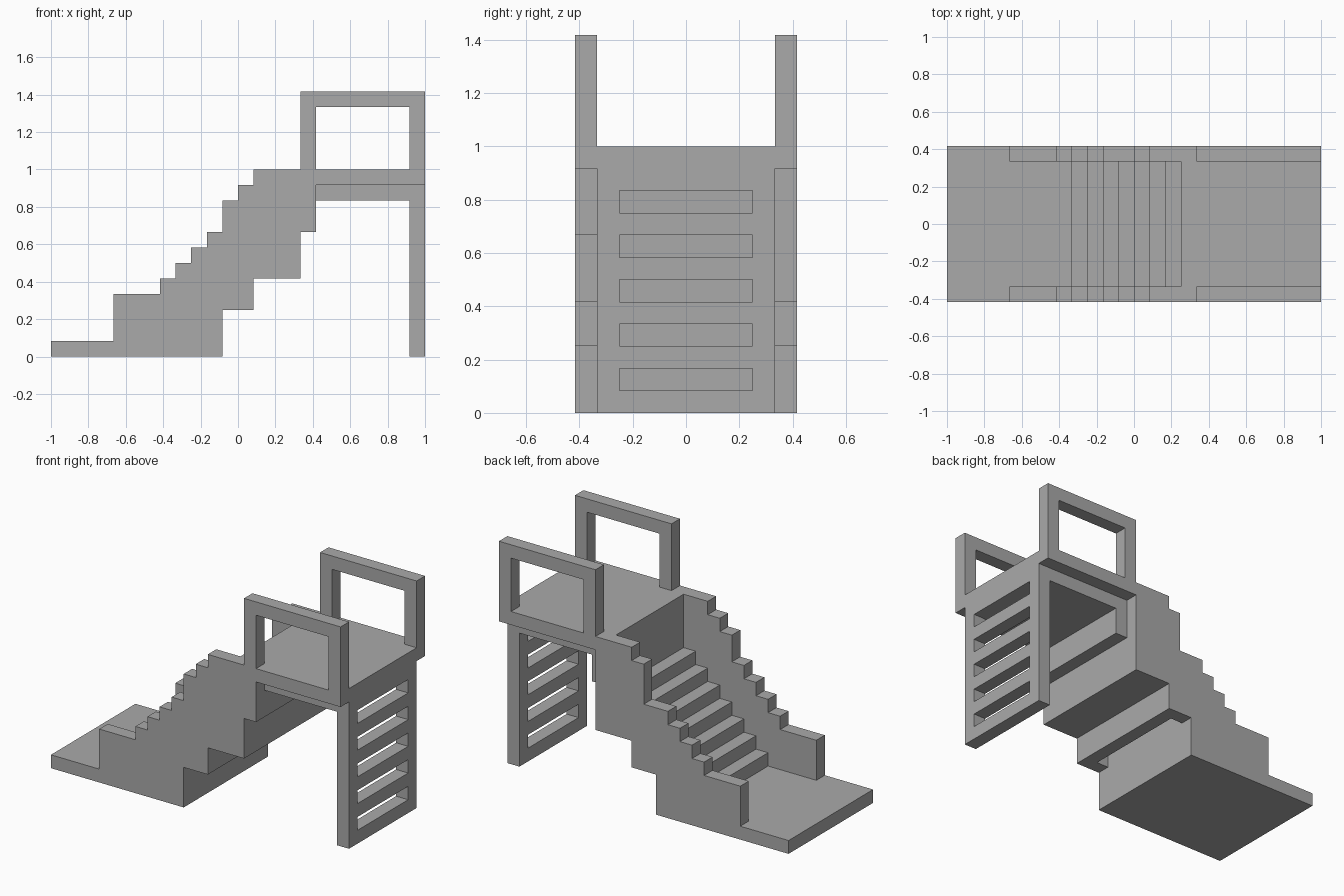
import bpy
import bmesh

cube = bpy.data.objects.get("Cube")
if cube:
    bpy.data.objects.remove(cube, do_unlink=True)

U = 1 / 12  # one building module

grey = bpy.data.materials.new("plain_grey")
grey.use_nodes = True
colour = (0.4, 0.4, 0.4, 1)
grey.diffuse_color = colour
grey.node_tree.nodes["Principled BSDF"].inputs["Base Color"].default_value = colour


def extrude_profile(name, profile, y0, y1):
    """Extrude an (x, z) outline, in modules, from y0 to y1."""
    bm = bmesh.new()
    face = bm.faces.new([bm.verts.new((x * U, y0 * U, z * U)) for x, z in profile])
    moved = bmesh.ops.extrude_face_region(bm, geom=[face])["geom"]
    verts = [g for g in moved if isinstance(g, bmesh.types.BMVert)]
    bmesh.ops.translate(bm, vec=(0, (y1 - y0) * U, 0), verts=verts)
    bmesh.ops.recalc_face_normals(bm, faces=bm.faces)
    mesh = bpy.data.meshes.new(name)
    bm.to_mesh(mesh)
    bm.free()
    mesh.materials.append(grey)
    obj = bpy.data.objects.new(name, mesh)
    bpy.context.collection.objects.link(obj)
    return obj


def box(name, x0, x1, y0, y1, z0, z1):
    return extrude_profile(name, [(x0, z0), (x1, z0), (x1, z1), (x0, z1)], y0, y1)


def stepped_top(start, steps):
    """Outline points of a stair: each step is (riser x, new height)."""
    pts, z = [], start
    for x, top in steps:
        pts += [(x, z), (x, top)]
        z = top
    return pts


# Stepped underside shared by the side walls
underside = [(4, 5), (1, 5), (1, 3), (-1, 3), (-1, 0), (-12, 0), (-12, 1)]

# Side walls, with slightly different upper steps
low_steps = [(-8, 4), (-5, 5), (-4, 6), (-3, 7), (-2, 8)]
wall_steps = {
    "front_wall": (low_steps + [(-1, 10), (0, 11), (1, 12)], -5, -4),
    "back_wall": (low_steps + [(0, 11), (1, 12)], 4, 5),
}
for name, (steps, y0, y1) in wall_steps.items():
    extrude_profile(name, underside + stepped_top(1, steps) + [(4, 12)], y0, y1)

# Staircase between the walls, with a slot under one tread
stair_under = [(4, 5), (1, 5), (1, 3), (0, 3), (0, 4), (-1, 4), (-1, 0), (-12, 0), (-12, 1)]
treads = [(x, x + 6) for x in range(-4, 3)] + [(3, 12)]
extrude_profile("staircase", stair_under + stepped_top(1, treads) + [(4, 12)], -4, 4)

# Platform and its supports
box("platform", 4, 12, -5, 5, 11, 12)
box("platform_underlayer", 5, 11, -4, 4, 10, 11)
box("cross_beam", 4, 5, -5, 4, 8, 11)

# Ladder panel
for side, y in (("front", -4), ("back", 3)):
    box(side + "_ladder_upright", 11, 12, y, y + 1, 0, 11)
for i in range(6):
    box(f"ladder_rung_{i + 1}", 11, 12, -3, 3, 2 * i, 2 * i + 1)

# Handrails
rail = [(4, 12), (5, 12), (5, 16), (11, 16), (11, 12), (12, 12), (12, 17), (4, 17)]
for side, y in (("front", -5), ("back", 4)):
    extrude_profile(side + "_handrail", rail, y, y + 1)
